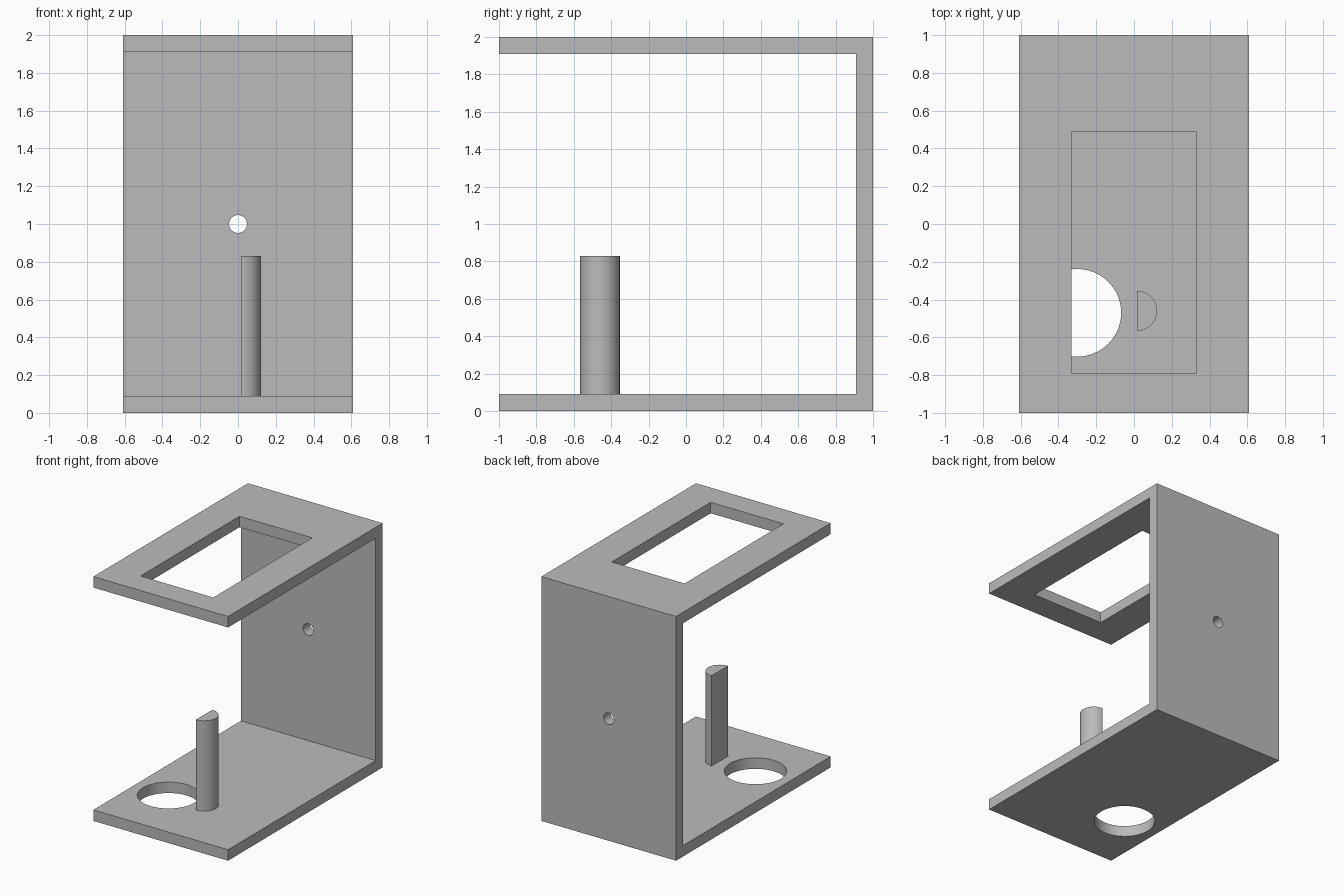
import bpy
import math

cube = bpy.data.objects.get("Cube")
if cube:
    bpy.data.objects.remove(cube, do_unlink=True)

WIDTH, WALL = 1.22, 0.09

grey = bpy.data.materials.new("plain grey")
grey.use_nodes = True
colour = (0.5, 0.5, 0.5, 1)
grey.diffuse_color = colour
grey.node_tree.nodes["Principled BSDF"].inputs["Base Color"].default_value = colour


def prism(name, points, axis, start, end):
    """Extrude a closed outline along x or z."""
    def place(a, b, t):
        return (t, a, b) if axis == "x" else (a, b, t)
    n = len(points)
    verts = [place(a, b, t) for t in (start, end) for a, b in points]
    faces = [tuple(reversed(range(n))), tuple(range(n, 2 * n))]
    faces += [(i, (i + 1) % n, n + (i + 1) % n, n + i) for i in range(n)]
    mesh = bpy.data.meshes.new(name)
    mesh.from_pydata(verts, [], faces)
    mesh.materials.append(grey)
    obj = bpy.data.objects.new(name, mesh)
    bpy.context.collection.objects.link(obj)
    return obj


def cut(target, cutter):
    """Subtract a cutter and remove it."""
    bpy.context.view_layer.objects.active = target
    mod = target.modifiers.new("cut", "BOOLEAN")
    mod.operation = "DIFFERENCE"
    mod.solver = "EXACT"
    mod.object = cutter
    bpy.ops.object.modifier_apply(modifier=mod.name)
    bpy.data.objects.remove(cutter, do_unlink=True)


def cylinder_cutter(radius, location, rotation=(0, 0, 0)):
    bpy.ops.mesh.primitive_cylinder_add(vertices=64, radius=radius, depth=0.4,
                                        location=location, rotation=rotation)
    cutter = bpy.context.object
    cutter.data.materials.append(grey)
    cutter.hide_render = True
    return cutter


def smooth(obj):
    bpy.ops.object.select_all(action="DESELECT")
    obj.select_set(True)
    bpy.context.view_layer.objects.active = obj
    bpy.ops.object.shade_smooth_by_angle(angle=math.radians(30))


# C-shaped bracket: floor, back wall and roof in one profile
inner = 1 - WALL
profile = [(-1, 0), (1, 0), (1, 2), (-1, 2), (-1, 2 - WALL),
           (inner, 2 - WALL), (inner, WALL), (-1, WALL)]
bracket = prism("bracket", profile, "x", -WIDTH / 2, WIDTH / 2)

# Rectangular window in the roof
window = [(-0.33, -0.79), (0.33, -0.79), (0.33, 0.49), (-0.33, 0.49)]
cut(bracket, prism("window_cutter", window, "z", 1.8, 2.1))

# Round holes in the floor and the back wall
cut(bracket, cylinder_cutter(0.232, (-0.30, -0.47, 0)))
cut(bracket, cylinder_cutter(0.047, (0, 1, 1), (math.pi / 2, 0, 0)))
smooth(bracket)

# Half-round post on the floor, flat side towards the round hole
arc = [math.pi * (i / 32 - 0.5) for i in range(33)]
half_round = [(0.016 + 0.106 * math.cos(a), -0.46 + 0.106 * math.sin(a)) for a in arc]
post = prism("half_round_post", half_round, "z", WALL, 0.83)
smooth(post)
